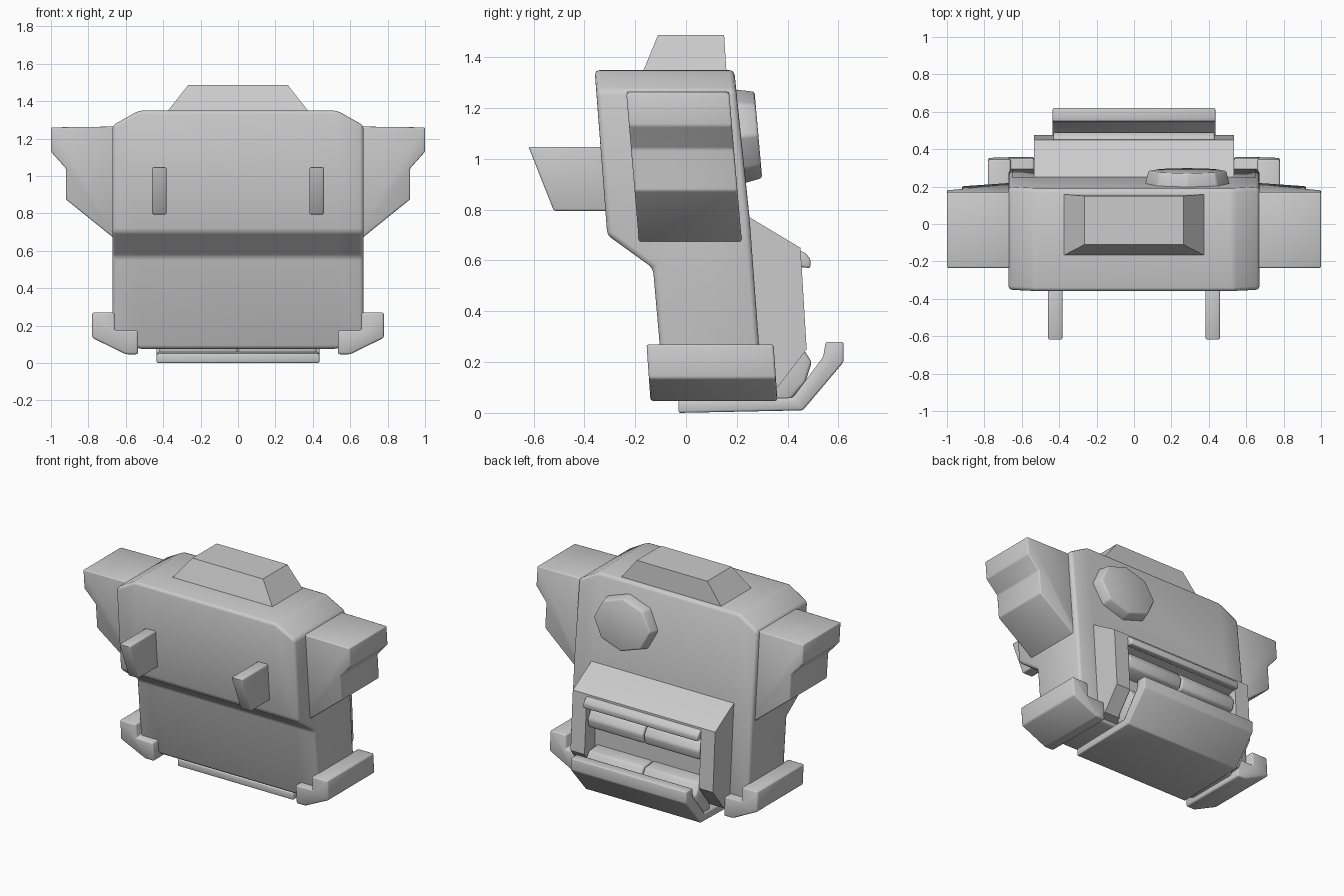
import bpy, bmesh, math
from mathutils import Matrix, Vector

if "Cube" in bpy.data.objects:
    bpy.data.objects.remove(bpy.data.objects["Cube"])

GREY = (0.6, 0.6, 0.6, 1)
mat = bpy.data.materials.new("plain grey")
mat.use_nodes = True
mat.diffuse_color = GREY
mat.node_tree.nodes["Principled BSDF"].inputs["Base Color"].default_value = GREY


def finish(name, bm, bevel=0.0, smooth=50):
    bmesh.ops.remove_doubles(bm, verts=bm.verts, dist=0.0005)
    bmesh.ops.recalc_face_normals(bm, faces=bm.faces)
    if bevel:
        sharp = [e for e in bm.edges if e.calc_face_angle(0) > math.radians(25)]
        bmesh.ops.bevel(bm, geom=sharp, offset=bevel, segments=2, profile=0.5,
                        affect='EDGES', clamp_overlap=True)
    mesh = bpy.data.meshes.new(name)
    bm.to_mesh(mesh)
    bm.free()
    mesh.materials.append(mat)
    ob = bpy.data.objects.new(name, mesh)
    bpy.context.collection.objects.link(ob)
    bpy.ops.object.select_all(action='DESELECT')
    ob.select_set(True)
    bpy.context.view_layer.objects.active = ob
    bpy.ops.object.shade_smooth_by_angle(angle=math.radians(smooth))
    return ob


def loft(name, rings, **kw):
    """Skin closed rings of equal point count and cap both ends."""
    bm = bmesh.new()
    loops = [[bm.verts.new(p) for p in ring] for ring in rings]
    n = len(loops[0])
    for a, b in zip(loops, loops[1:]):
        for i in range(n):
            j = (i + 1) % n
            bm.faces.new((a[i], a[j], b[j], b[i]))
    bm.faces.new(loops[0])
    bm.faces.new(loops[-1])
    return finish(name, bm, **kw)


def across(x, profile):
    return [(x, y, z) for y, z in profile]


# Main torso: side profile, pulled in at the outer top and bottom
middle = [(-.36, 1.35), (-.31, .70), (-.13, .57), (-.085, .075),
          (.30, .075), (.25, .77), (.19, 1.35)]
outer = [(-.353, 1.27), (-.31, .70), (-.13, .57), (-.095, .17),
         (.295, .17), (.25, .77), (.197, 1.27)]
loft("torso", [across(-.672, outer), across(-.53, middle),
               across(.53, middle), across(.672, outer)], bevel=.02)

# Raised cap on the top
loft("top_cap", [
    [(-.39, -.175, 1.33), (.39, -.175, 1.33), (.39, .16, 1.33), (-.39, .16, 1.33)],
    [(-.265, -.11, 1.488), (.265, -.11, 1.488), (.265, .15, 1.488), (-.265, .15, 1.488)]])

# Rear housing with a wide open recess
full = [(.15, .80), (.25, .77), (.45, .65), (.455, .58), (.475, .25), (.36, .10), (.15, .08)]
cut = full[:4] + [(.36, .56), (.36, .10), (.15, .08)]
loft("rear_housing", [across(-.535, full), across(-.43, full), across(-.43, cut),
                      across(.43, cut), across(.43, full), across(.535, full)], smooth=40)

# Lip above the recess
lip = [(.43, .645), (.47, .63), (.49, .605), (.49, .57), (.44, .575)]
loft("upper_lip", [across(-.43, lip), across(.43, lip)], bevel=.008)

# Tray under the body, turned up at the back
tray = [(-.03, 0), (.46, .01), (.62, .20), (.62, .28), (.55, .28),
        (.54, .22), (.42, .06), (-.03, .05)]
loft("lower_tray", [across(-.435, tray), across(.435, tray)], bevel=.008)

# Rolls lying inside the recess
upper = [(.35, .55), (.43, .54), (.462, .49), (.45, .43), (.35, .40)]
lower = [(.34, .28), (.45, .27), (.495, .20), (.47, .12), (.41, .05), (.34, .05)]
for side, s in (("left", 1), ("right", -1)):
    loft(side + "_upper_roll", [across(s * .003, upper), across(s * .42, upper)], bevel=.012)
    loft(side + "_lower_roll", [across(s * .003, lower), across(s * .42, lower)], bevel=.012)

# Mirrored parts: shoulder pods, bumpers and front prongs
pod = [(.62, 1.265), (1.0, 1.26), (1.0, 1.13), (.92, 1.04), (.92, .875), (.66, .665), (.62, .665)]
bumper = [(.66, .27), (.78, .27), (.78, .135), (.60, .047), (.535, .047), (.535, .175), (.66, .175)]
prong = [(-.62, 1.047), (-.28, 1.047), (-.26, .795), (-.52, .795)]
for side, s in (("left", 1), ("right", -1)):
    loft(side + "_shoulder_pod",
         [[(s * x, y - .085 * (z - .67), z) for x, z in pod] for y in (-.185, .22)], bevel=.008)
    loft(side + "_bumper",
         [[(s * x, y - .07 * (z - .05), z) for x, z in bumper] for y in (-.14, .36)], bevel=.01)
    loft(side + "_front_prong", [across(s * .382, prong), across(s * .46, prong)], bevel=.008)

# Eight-sided domed disc on the back
bm = bmesh.new()
bmesh.ops.create_cone(bm, cap_ends=True, segments=8, radius1=.235, radius2=.21, depth=.10)
place = (Matrix.Translation((.285, .235, 1.09)) @ Matrix.Rotation(math.radians(5), 4, 'X')
         @ Matrix.Diagonal(Vector((1, 1, .82, 1))) @ Matrix.Rotation(math.radians(-90), 4, 'X'))
bmesh.ops.transform(bm, matrix=place, verts=bm.verts)
finish("back_disc", bm, bevel=.01)
